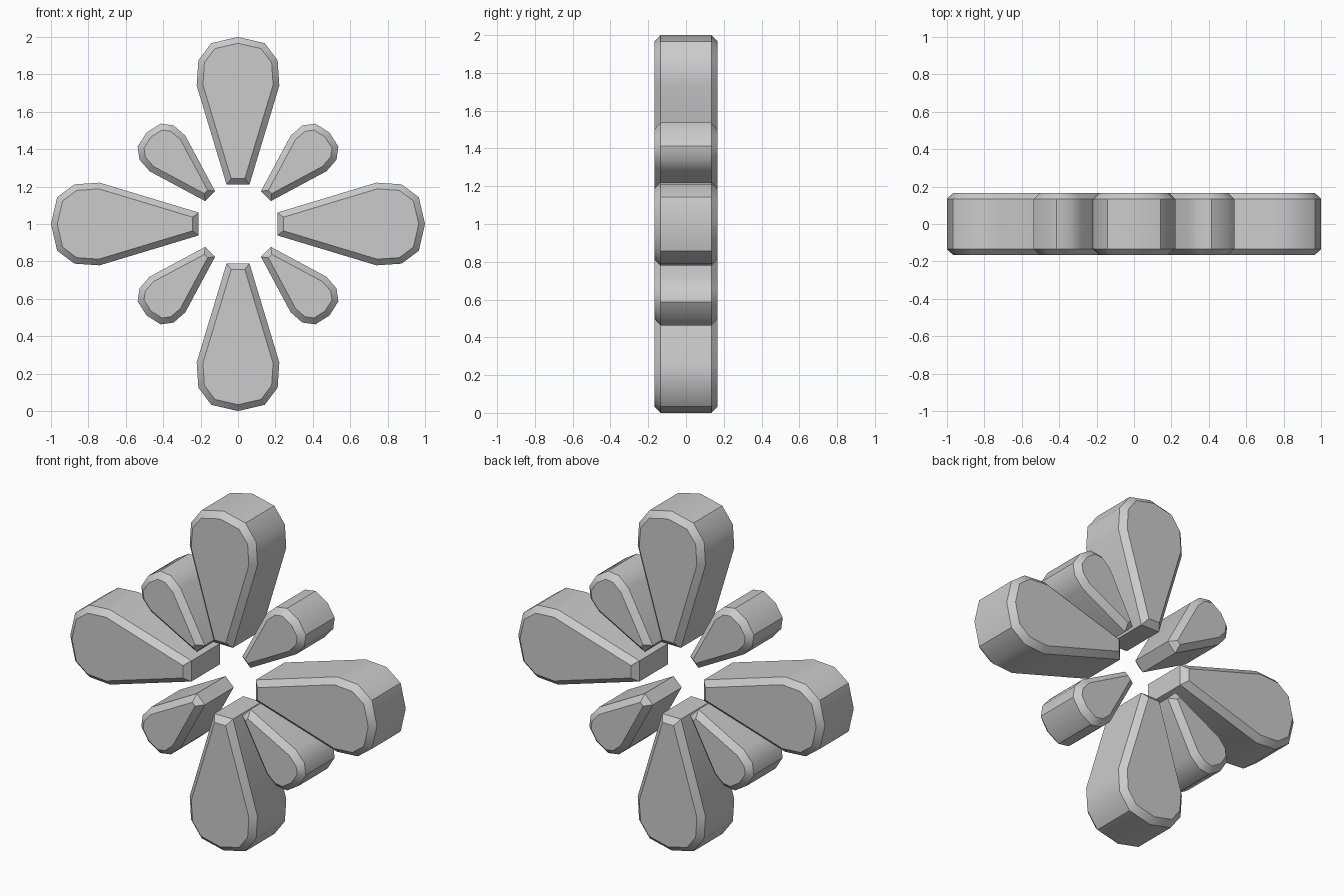
import bpy, bmesh, math

if "Cube" in bpy.data.objects:
    bpy.data.objects.remove(bpy.data.objects["Cube"])

# Half outline of a petal: (distance from centre, half width)
INNER = 0.21
HALF = [(INNER, 0.061), (0.74, 0.221), (0.875, 0.212), (0.967, 0.143)]
TIP = (1.0, 0.0)
DEPTH = 0.167
BEVEL = 0.033


def petal(name, angle, scale):
    outline = HALF + [TIP] + [(r, -w) for r, w in reversed(HALF)]
    ca, sa = math.cos(angle), math.sin(angle)
    bm = bmesh.new()
    verts = []
    for r, w in outline:
        r, w = INNER + (r - INNER) * scale, w * scale
        verts.append(bm.verts.new((r * ca - w * sa, -DEPTH, 1 + r * sa + w * ca)))
    face = bm.faces.new(verts)
    # Extrude the outline through the thickness
    ext = bmesh.ops.extrude_face_region(bm, geom=[face])
    moved = [g for g in ext["geom"] if isinstance(g, bmesh.types.BMVert)]
    bmesh.ops.translate(bm, verts=moved, vec=(0, 2 * DEPTH, 0))
    bmesh.ops.recalc_face_normals(bm, faces=bm.faces[:])
    # Chamfer the front and back rims only
    rims = [e for e in bm.edges if abs(e.verts[0].co.y - e.verts[1].co.y) < 1e-4]
    bmesh.ops.bevel(bm, geom=rims, offset=BEVEL, offset_type='OFFSET',
                    segments=1, affect='EDGES', clamp_overlap=False)
    bmesh.ops.recalc_face_normals(bm, faces=bm.faces[:])
    mesh = bpy.data.meshes.new(name)
    bm.to_mesh(mesh)
    bm.free()
    obj = bpy.data.objects.new(name, mesh)
    bpy.context.collection.objects.link(obj)
    bpy.ops.object.select_all(action='DESELECT')
    obj.select_set(True)
    bpy.context.view_layer.objects.active = obj
    bpy.ops.object.shade_smooth_by_angle(angle=math.radians(40))


# Four large petals on the axes, four small ones on the diagonals
for i in range(4):
    petal(f"large_petal_{i + 1}", math.radians(90 * i), 1.0)
    petal(f"small_petal_{i + 1}", math.radians(90 * i + 45), 0.61)
